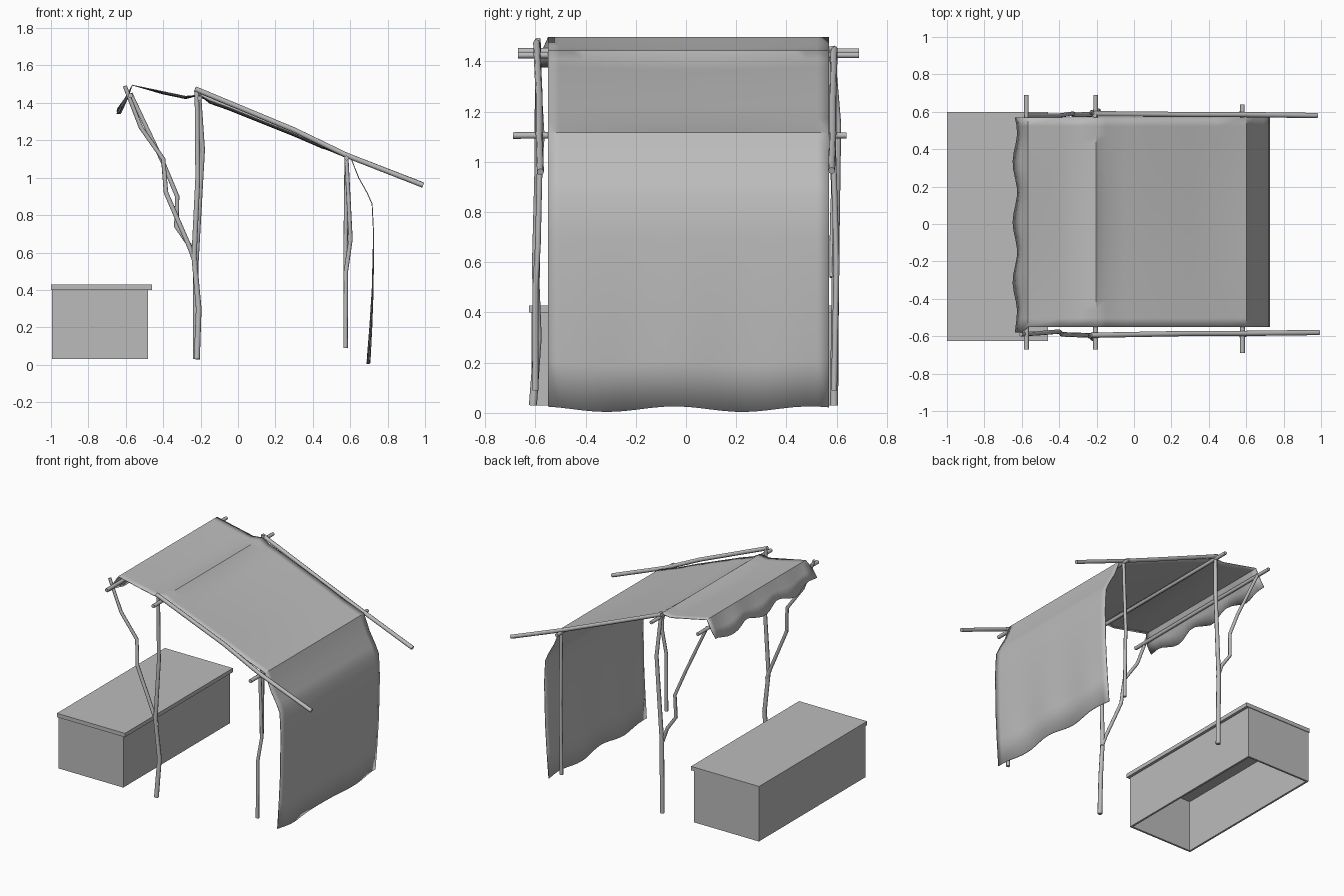
import bpy, bmesh, math
from mathutils import Vector

cube = bpy.data.objects.get("Cube")
if cube:
    bpy.data.objects.remove(cube, do_unlink=True)

grey = bpy.data.materials.new("plain grey")
grey.use_nodes = True
grey.diffuse_color = (0.5, 0.5, 0.5, 1)
grey.node_tree.nodes["Principled BSDF"].inputs["Base Color"].default_value = (0.5, 0.5, 0.5, 1)


def finish(name, bm, angle=None):
    bmesh.ops.recalc_face_normals(bm, faces=bm.faces)
    mesh = bpy.data.meshes.new(name)
    bm.to_mesh(mesh)
    bm.free()
    mesh.materials.append(grey)
    ob = bpy.data.objects.new(name, mesh)
    bpy.context.collection.objects.link(ob)
    if angle:
        bpy.ops.object.select_all(action='DESELECT')
        ob.select_set(True)
        bpy.context.view_layer.objects.active = ob
        bpy.ops.object.shade_smooth_by_angle(angle=math.radians(angle))
    return ob


def stick(name, points, radius=0.014, tip=0.014, sides=8):
    """Crooked wooden pole along a path, capped at both ends."""
    pts = [Vector(p) for p in points]
    bm = bmesh.new()
    rings = []
    for i, p in enumerate(pts):
        t = (pts[min(i + 1, len(pts) - 1)] - pts[max(i - 1, 0)]).normalized()
        side = Vector((0, 0, 1)) if abs(t.z) < 0.6 else Vector((0, 1, 0))
        u = t.cross(side).normalized()
        v = t.cross(u)
        r = radius + (tip - radius) * i / (len(pts) - 1)
        angles = [2 * math.pi * k / sides for k in range(sides)]
        rings.append([bm.verts.new(p + r * (u * math.cos(a) + v * math.sin(a))) for a in angles])
    for a, b in zip(rings, rings[1:]):
        for k in range(sides):
            n = (k + 1) % sides
            bm.faces.new((a[k], a[n], b[n], b[k]))
    bm.faces.new(rings[0])
    bm.faces.new(rings[-1])
    return finish(name, bm, 50)


def box(bm, lo, hi):
    verts = bmesh.ops.create_cube(bm, size=1)["verts"]
    for v in verts:
        v.co = [lo[i] + (v.co[i] + 0.5) * (hi[i] - lo[i]) for i in range(3)]


# Tall forked posts
stick("front_tall_post", [(-.22, -.61, .03), (-.21, -.59, .3), (-.235, -.6, .58),
                          (-.215, -.59, 1.0), (-.22, -.59, 1.47)], .016, .012)
stick("back_tall_post", [(-.225, .59, .03), (-.225, .595, .55), (-.19, .605, 1.15),
                         (-.21, .58, 1.46)], .016, .012)
stick("front_branch", [(-.225, -.595, .54), (-.255, -.595, .62), (-.385, -.59, .92), (-.4, -.575, 1.1),
                       (-.52, -.585, 1.27), (-.605, -.59, 1.49)], .013, .011)
stick("back_branch", [(-.225, .585, .54), (-.26, .585, .64), (-.33, .585, .74), (-.325, .59, .9),
                      (-.4, .58, 1.08), (-.575, .58, 1.45)], .013, .011)

# Short posts beside the cloth wall
stick("front_short_post", [(.575, -.6, .09), (.577, -.6, .5), (.602, -.59, .67),
                           (.58, -.58, 1.1)], .012, .011)
stick("back_short_post", [(.575, .59, .09), (.575, .6, .6), (.58, .585, 1.1)], .012, .011)

# Sloping rafters
stick("front_rafter", [(-.23, -.595, 1.475), (.3, -.585, 1.255), (.58, -.585, 1.12), (.99, -.58, .96)])
stick("back_rafter", [(-.22, .59, 1.45), (.3, .585, 1.235), (.58, .585, 1.12), (.98, .58, .965)])

# Cross poles carrying the cloth
for name, x, z, y0, y1 in (("outer_cross_pole", -.575, 1.44, -.67, .69),
                           ("ridge_cross_pole", -.205, 1.425, -.67, .69),
                           ("wall_cross_pole", .58, 1.105, -.69, .64)):
    stick(name, [(x, y0, z), (x, 0, z + .002), (x, y1, z)], .013, .012)

# Draped cloth: flap, roof and hanging wall from one swept profile
profile = [(-.635, 1.36), (-.6, 1.42), (-.565, 1.495), (-.4, 1.46), (-.28, 1.435), (-.205, 1.442),
           (-.15, 1.41), (-.05, 1.375), (.1, 1.315), (.3, 1.235), (.45, 1.17), (.6, 1.115),
           (.645, 1.0), (.69, .92), (.717, .86), (.725, .7), (.72, .4), (.71, .2), (.698, .015)]
bm = bmesh.new()
rows = []
steps = 24
last = len(profile) - 1
for j in range(steps + 1):
    f = j / steps
    y = -.55 + 1.12 * f
    row = []
    for i, (x, z) in enumerate(profile):
        yy = y
        if i < 2:                      # wavy loose edge of the flap
            x += .012 * math.sin(f * 22) * (2 - i) / 2
            z += .02 * math.sin(f * 19 + 1) * (2 - i) / 2
            if j == 0:
                yy -= .03
        elif 3 <= i <= 10 and i != 5:  # soft sag of the roof
            z -= .012 * math.sin(math.pi * f)
        elif i >= last - 2:            # uneven hem of the wall
            w = (i - last + 3) / 3
            x += .008 * w * math.sin(f * 17)
            z += .011 * w * math.sin(f * 13 + 2)
        row.append(bm.verts.new((x, yy, z)))
    rows.append(row)
for a, b in zip(rows, rows[1:]):
    for i in range(last):
        bm.faces.new((a[i], a[i + 1], b[i + 1], b[i]))
cloth = finish("cloth_canopy", bm, 40)
thick = cloth.modifiers.new("thickness", 'SOLIDIFY')
thick.thickness = .005
thick.offset = 0

# Counter: four thin boards, open underneath
bm = bmesh.new()
x0, x1, y0, y1, t = -.995, -.48, -.615, .595, .014
for lo, hi in (((x0, y0), (x1, y0 + t)), ((x0, y1 - t), (x1, y1)),
               ((x0, y0 + t), (x0 + t, y1 - t)), ((x1 - t, y0 + t), (x1, y1 - t))):
    box(bm, (*lo, .03), (*hi, .4))
finish("counter_boards", bm)

# Counter top
bm = bmesh.new()
box(bm, (-1, -.625, .4), (-.46, .6, .428))
finish("counter_top", bm)
